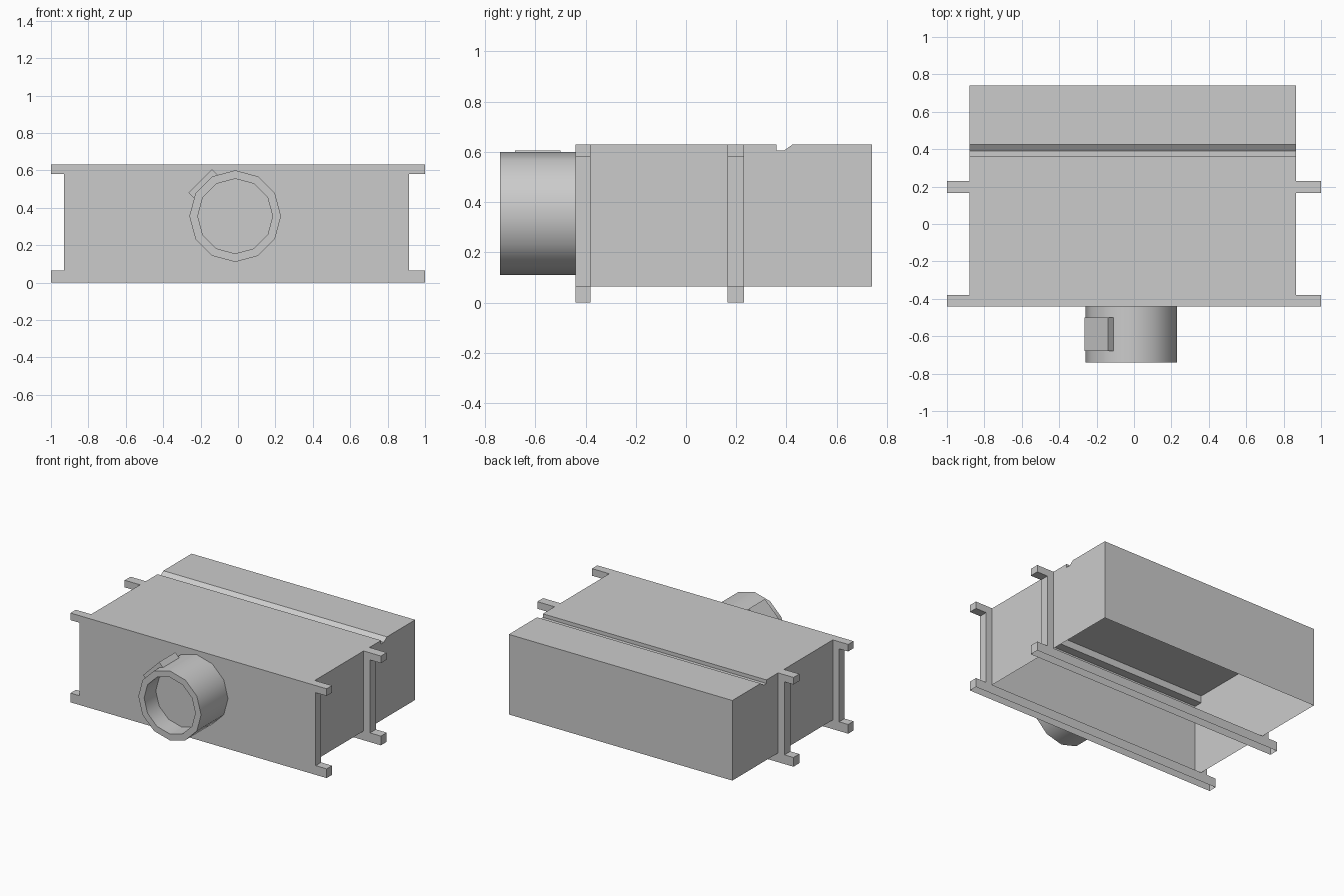
import bpy
import bmesh
from math import cos, sin, pi, radians
from mathutils import Matrix, Vector

cube = bpy.data.objects.get("Cube")
if cube:
    bpy.data.objects.remove(cube, do_unlink=True)

grey = bpy.data.materials.new("light_grey")
grey.use_nodes = True
grey.diffuse_color = (0.6, 0.6, 0.6, 1)
grey.node_tree.nodes["Principled BSDF"].inputs["Base Color"].default_value = (0.6, 0.6, 0.6, 1)


def finish(name, bm):
    mesh = bpy.data.meshes.new(name)
    bm.to_mesh(mesh)
    bm.free()
    obj = bpy.data.objects.new(name, mesh)
    bpy.context.collection.objects.link(obj)
    mesh.materials.append(grey)
    return obj


def box(name, low, high, open_bottom=False, turn=None):
    low, high = Vector(low), Vector(high)
    bm = bmesh.new()
    bmesh.ops.create_cube(bm, size=1)
    if open_bottom:
        under = [f for f in bm.faces if f.normal.z < -0.5]
        bmesh.ops.delete(bm, geom=under, context="FACES")
    bmesh.ops.scale(bm, vec=high - low, verts=bm.verts)
    bmesh.ops.translate(bm, vec=(low + high) / 2, verts=bm.verts)
    if turn:
        bmesh.ops.transform(bm, matrix=turn, verts=bm.verts)
    return finish(name, bm)


LEFT, RIGHT = 0.865, -0.88
FRONT, BACK = -0.44, 0.74
BASE, FLANGE, TOP = 0.065, 0.58, 0.63

# Hollow body, open underneath, with a groove across the top
outline = [(FRONT, BASE), (FRONT, TOP), (0.36, TOP), (0.36, 0.605),
           (0.39, 0.605), (0.425, TOP), (BACK, TOP), (BACK, BASE)]
bm = bmesh.new()
a = [bm.verts.new((RIGHT, y, z)) for y, z in outline]
b = [bm.verts.new((LEFT, y, z)) for y, z in outline]
for i in range(len(outline) - 1):
    bm.faces.new((a[i], b[i], b[i + 1], a[i + 1]))
bm.faces.new(a[::-1])
bm.faces.new(b)
bmesh.ops.recalc_face_normals(bm, faces=bm.faces)
finish("body_shell", bm)

# Two frames: top bar, hollow foot bar and a post on each side
for label, y0, y1 in (("front", FRONT, -0.38), ("rear", 0.165, 0.23)):
    box(label + "_top_bar", (-1, y0, FLANGE), (1, y1, TOP))
    box(label + "_foot_bar", (-1, y0, 0), (1, y1, BASE), open_bottom=True)
    box(label + "_left_post", (LEFT, y0, BASE), (LEFT + 0.05, y1, FLANGE))
    box(label + "_right_post", (RIGHT - 0.05, y0, BASE), (RIGHT, y1, FLANGE))

# Twelve-sided round spout with a blind recess
CX, CZ, SIDES = -0.015, 0.355, 12
bm = bmesh.new()
rings = []
for r, y in ((0.245, FRONT), (0.245, -BACK), (0.2, -BACK), (0.2, -0.61)):
    rings.append([bm.verts.new((CX + r * cos(2 * pi * i / SIDES), y,
                                CZ + r * sin(2 * pi * i / SIDES))) for i in range(SIDES)])
for p, q in zip(rings, rings[1:]):
    for i in range(SIDES):
        j = (i + 1) % SIDES
        bm.faces.new((p[i], p[j], q[j], q[i]))
bm.faces.new(rings[-1])
bmesh.ops.recalc_face_normals(bm, faces=bm.faces)
# The recess floor faces the front
floor = max((f for f in bm.faces if len(f.verts) == SIDES), key=lambda f: f.calc_area())
if floor.normal.y > 0:
    bmesh.ops.reverse_faces(bm, faces=bm.faces)
spout = finish("spout", bm)
bpy.ops.object.select_all(action="DESELECT")
spout.select_set(True)
bpy.context.view_layer.objects.active = spout
bpy.ops.object.shade_smooth_by_angle(angle=radians(40))

# Flat tab on the upper right of the spout
tilt = Matrix.Translation((CX, 0, CZ)) @ Matrix.Rotation(radians(-45), 4, "Y")
box("spout_tab", (-0.089, -0.68, 0.215), (0.089, -0.5, 0.265), turn=tilt)
